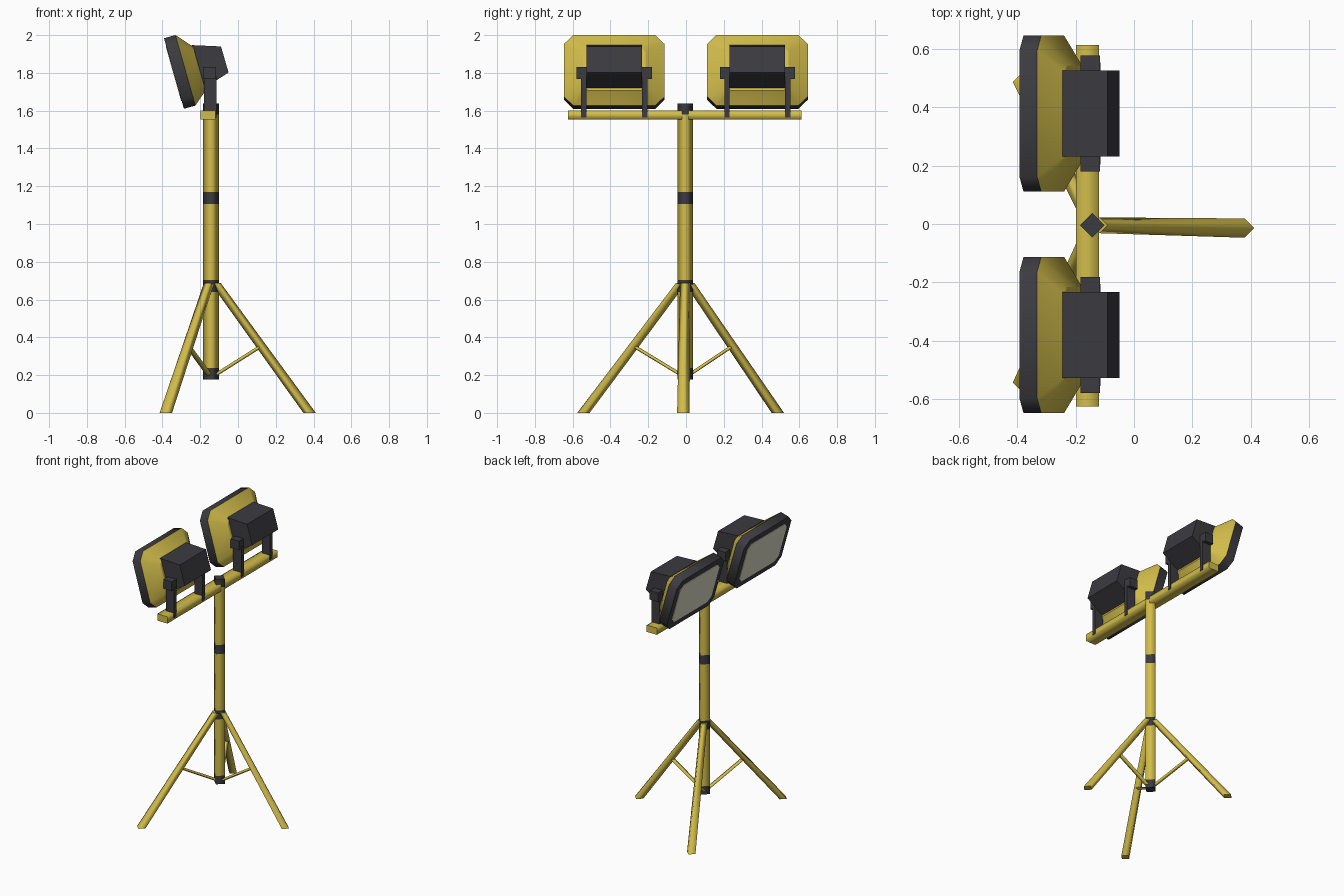
import bpy, bmesh, math
from mathutils import Vector

if "Cube" in bpy.data.objects:
    bpy.data.objects.remove(bpy.data.objects["Cube"])


def material(name, rgb):
    m = bpy.data.materials.new(name)
    m.diffuse_color = (*rgb, 1)
    m.use_nodes = True
    m.node_tree.nodes["Principled BSDF"].inputs["Base Color"].default_value = m.diffuse_color
    return m


YELLOW = material("yellow paint", (0.65, 0.51, 0.07))
DARK = material("dark grey", (0.045, 0.043, 0.05))
GLASS = material("lamp glass", (0.70, 0.70, 0.56))


def loft(name, a, b, mat, smooth=False):
    """Solid between two matching rings of points."""
    n = len(a)
    faces = [(i, (i + 1) % n, n + (i + 1) % n, n + i) for i in range(n)]
    faces += [tuple(reversed(range(n))), tuple(range(n, 2 * n))]
    me = bpy.data.meshes.new(name)
    me.from_pydata([tuple(p) for p in list(a) + list(b)], [], faces)
    # make the normals point outward
    bm = bmesh.new()
    bm.from_mesh(me)
    bmesh.ops.recalc_face_normals(bm, faces=bm.faces)
    bm.to_mesh(me)
    bm.free()
    me.materials.append(mat)
    if smooth:
        for p in me.polygons:
            p.use_smooth = p.index < n
    ob = bpy.data.objects.new(name, me)
    bpy.context.collection.objects.link(ob)
    return ob


def diamond(c, r):
    return [Vector(c) + Vector(d) * r for d in
            ((1, 0, 0), (0, 1, 0), (-1, 0, 0), (0, -1, 0))]


def box(name, x0, x1, y0, y1, z0, z1, mat):
    ring = lambda z: [(x0, y0, z), (x1, y0, z), (x1, y1, z), (x0, y1, z)]
    return loft(name, ring(z0), ring(z1), mat)


def strut(name, p, q, wide, thin, mat):
    """Flattened four-sided rod between two points."""
    p, q = Vector(p), Vector(q)
    d = (q - p).normalized()
    s = d.cross(Vector((0, 0, 1))).normalized()
    t = d.cross(s) * thin
    s = s * wide
    ring = lambda c: [c + s, c + t, c - s, c - t]
    return loft(name, ring(p), ring(q), mat, True)


# centre pole with dark collars
PX, PY = -0.143, -0.004
levels = [0.178, 0.237, 0.64, 0.703, 1.105, 1.17, 1.58, 1.638]
for i in range(len(levels) - 1):
    dark = i % 2 == 0
    loft("pole_collar" if dark else "pole_section",
         diamond((PX, PY, levels[i]), 0.0415),
         diamond((PX, PY, levels[i + 1]), 0.0415),
         DARK if dark else YELLOW, True)

# tripod legs and braces
for fx, fy in ((0.379, -0.014), (-0.382, 0.486), (-0.382, -0.543)):
    foot = Vector((fx, fy, 0))
    d = Vector((fx - PX, fy - PY, 0)).normalized()
    top = Vector((PX, PY, 0.687)) + d * 0.025
    loft("tripod_leg", diamond(foot, 0.033), diamond(top, 0.027), YELLOW, True)
    strut("leg_brace", foot.lerp(top, 0.515),
          Vector((PX, PY, 0.205)) + d * 0.03, 0.018, 0.009, YELLOW)

# crossbar, softly shaded along its length
bar = lambda y: [(-0.199, y, 1.552), (-0.119, y, 1.552),
                 (-0.119, y, 1.60), (-0.199, y, 1.60)]
loft("crossbar", bar(-0.625), bar(0.612), YELLOW, True)

# tilted lamp frame: u runs up the face, d runs backwards
TILT = math.radians(15.8)
UP = Vector((-math.sin(TILT), 0, math.cos(TILT)))
BACK = Vector((math.cos(TILT), 0, math.sin(TILT)))
FACE = Vector((-0.339, 0, 1.7965))


def octagon(cy, hu, hy, c, d, du=0):
    pts = [(hu, hy - c), (hu - c, hy), (c - hu, hy), (-hu, hy - c),
           (-hu, c - hy), (c - hu, -hy), (hu - c, -hy), (hu, c - hy)]
    return [FACE + UP * (u + du) + BACK * d + Vector((0, cy + y, 0))
            for u, y in pts]


housing_profile = [(-0.245, 1.947), (-0.09, 1.94), (-0.05, 1.802),
                   (-0.185, 1.715), (-0.21, 1.72)]

for cy in (-0.38, 0.378):
    rim = octagon(cy, 0.194, 0.267, 0.05, 0.063)
    loft("lamp_frame", octagon(cy, 0.194, 0.267, 0.05, 0.0), rim, DARK, True)
    loft("lamp_glass", octagon(cy, 0.15, 0.222, 0.035, -0.003),
         octagon(cy, 0.15, 0.222, 0.035, 0.004), GLASS)
    loft("lamp_reflector_shell", rim,
         octagon(cy, 0.12, 0.165, 0.025, 0.137, -0.012), YELLOW, True)
    # housing behind the lamp
    loft("lamp_housing", [(x, cy - 0.147, z) for x, z in housing_profile],
         [(x, cy + 0.147, z) for x, z in housing_profile], DARK)
    # bracket on each side
    for s in (-1, 1):
        y = lambda o: cy + s * o
        box("bracket_upright", -0.18, -0.115, *sorted((y(0.147), y(0.175))),
            1.565, 1.78, DARK)
        box("bracket_pivot", -0.183, -0.117, *sorted((y(0.143), y(0.199))),
            1.768, 1.832, DARK)
